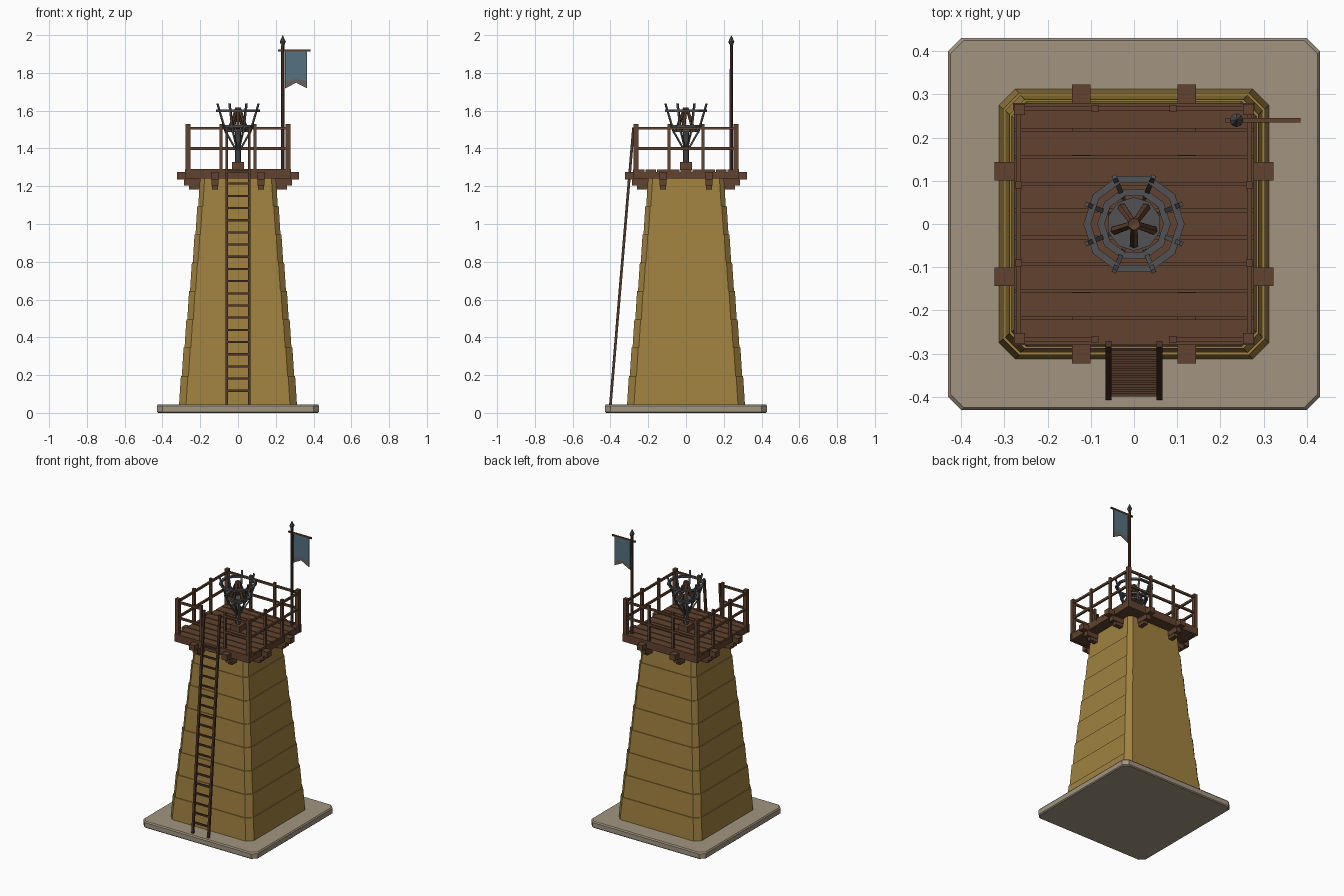
import bpy, bmesh, math
from mathutils import Vector, Matrix

if "Cube" in bpy.data.objects:
    bpy.data.objects.remove(bpy.data.objects["Cube"])


def material(name, rgb):
    m = bpy.data.materials.new(name)
    m.use_nodes = True
    m.diffuse_color = (*rgb, 1)
    m.node_tree.nodes["Principled BSDF"].inputs["Base Color"].default_value = (*rgb, 1)
    return m


STONE = material("pale stone", (0.36, 0.30, 0.22))
OCHRE = material("ochre wall", (0.35, 0.22, 0.05))
WOOD = material("brown wood", (0.12, 0.055, 0.028))
DARK = material("dark wood", (0.08, 0.037, 0.022))
IRON = material("grey iron", (0.085, 0.085, 0.09))
BLUE = material("blue cloth", (0.09, 0.17, 0.22))
HEM = material("grey hem", (0.14, 0.12, 0.11))


def finish(bm, name, *mats):
    bmesh.ops.recalc_face_normals(bm, faces=bm.faces)
    me = bpy.data.meshes.new(name)
    bm.to_mesh(me)
    bm.free()
    for m in mats:
        me.materials.append(m)
    ob = bpy.data.objects.new(name, me)
    bpy.context.collection.objects.link(ob)
    return ob


def box(bm, centre, size):
    mat = Matrix.Translation(centre) @ Matrix.Diagonal((*size, 1))
    bmesh.ops.create_cube(bm, size=1, matrix=mat)


def rod(bm, a, b, r1, r2=None, sides=8, square=False):
    """Round rod or square bar from a to b."""
    a, b = Vector(a), Vector(b)
    d = b - a
    mat = Matrix.Translation((a + b) / 2) @ d.to_track_quat("Z", "Y").to_matrix().to_4x4()
    if square:
        bmesh.ops.create_cube(bm, size=1, matrix=mat @ Matrix.Diagonal((r1, r2 or r1, d.length, 1)))
    else:
        bmesh.ops.create_cone(bm, cap_ends=True, segments=sides, radius1=r1,
                              radius2=r1 if r2 is None else r2, depth=d.length, matrix=mat)


def loft(bm, rings):
    """Stack of chamfered squares given as (half width, chamfer, z)."""
    loops = []
    for h, c, z in rings:
        k = h - c
        pts = [(h, -k), (h, k), (k, h), (-k, h), (-h, k), (-h, -k), (-k, -h), (k, -h)]
        loops.append([bm.verts.new((x, y, z)) for x, y in pts])
    for lo, hi in zip(loops, loops[1:]):
        for i in range(8):
            bm.faces.new((lo[i], lo[(i + 1) % 8], hi[(i + 1) % 8], hi[i]))
    bm.faces.new(loops[0])
    bm.faces.new(loops[-1])


def polar(r, angle, z):
    return (r * math.cos(angle), r * math.sin(angle), z)


def quarter_turns(bm):
    """Repeat the geometry on all four sides."""
    geom = bm.verts[:] + bm.edges[:] + bm.faces[:]
    for i in range(1, 4):
        new = bmesh.ops.duplicate(bm, geom=geom)["geom"]
        bmesh.ops.rotate(bm, cent=(0, 0, 0), matrix=Matrix.Rotation(i * math.pi / 2, 3, "Z"),
                         verts=[v for v in new if isinstance(v, bmesh.types.BMVert)])


# Foundation slab
bm = bmesh.new()
loft(bm, [(0.424, 0.03, 0), (0.43, 0.03, 0.006), (0.43, 0.03, 0.037), (0.424, 0.03, 0.045)])
finish(bm, "foundation_slab", STONE)

# Tapered tower in stepped courses
bm = bmesh.new()
courses, z0, z1 = 8, 0.045, 1.245
rings = []
for i in range(courses):
    step = (z1 - z0) / courses
    h = 0.312 - 0.0145 * i
    c = 0.037 - 0.0018 * i
    rings += [(h, c, z0 + i * step), (h - 0.0095, c, z0 + (i + 1) * step)]
loft(bm, rings)
finish(bm, "tower_body", OCHRE)

# Cantilever beams with stepped brackets
bm = bmesh.new()
for x in (-0.122, 0.122):
    box(bm, (x, -0.24, 1.255), (0.042, 0.165, 0.038))
    box(bm, (x, -0.22, 1.22), (0.036, 0.13, 0.032))
    box(bm, (x, -0.205, 1.195), (0.03, 0.11, 0.026))
quarter_turns(bm)
finish(bm, "support_beams", WOOD)

# Deck planks over a solid under-floor, with front and back fascia
bm = bmesh.new()
box(bm, (0, 0, 1.256), (0.54, 0.54, 0.026))
planks = 9
pitch = 0.56 / planks
for i in range(planks):
    box(bm, (0, -0.28 + (i + 0.5) * pitch, 1.278), (0.555, pitch - 0.006, 0.022))
for y in (-0.272, 0.272):
    box(bm, (0, y, 1.266), (0.56, 0.016, 0.052))
for x in (-0.27, 0.27):
    box(bm, (x, 0, 1.258), (0.016, 0.56, 0.034))
finish(bm, "deck", WOOD)

# Railing posts
bm = bmesh.new()
box(bm, (-0.265, -0.265, 1.405), (0.025, 0.025, 0.25))
for x in (-0.09, 0.09):
    box(bm, (x, -0.267, 1.4), (0.016, 0.016, 0.26))
quarter_turns(bm)
finish(bm, "railing_posts", WOOD)

# Rails, open at the ladder
bm = bmesh.new()
for z in (1.4, 1.507):
    box(bm, (0, 0.267, z), (0.53, 0.012, 0.014))
    for s in (-1, 1):
        box(bm, (s * 0.267, 0, z), (0.012, 0.53, 0.014))
        box(bm, (s * 0.178, -0.267, z), (0.176, 0.012, 0.014))
finish(bm, "rails", WOOD)

# Leaning ladder
bm = bmesh.new()
foot, head = Vector((0, -0.4, 0.045)), Vector((0, -0.278, 1.51))
for x in (-0.059, 0.059):
    off = Vector((x, 0, 0))
    rod(bm, foot + off, head + off, 0.014, square=True)
for i in range(19):
    p = foot.lerp(head, (0.072 + 0.0645 * i) / 1.465)
    box(bm, p, (0.118, 0.01, 0.011))
finish(bm, "ladder", DARK)

# Brazier foot and column
bm = bmesh.new()
box(bm, (0, 0, 1.306), (0.066, 0.066, 0.042))
finish(bm, "brazier_foot", WOOD)
bm = bmesh.new()
rod(bm, (0, 0, 1.32), (0, 0, 1.5), 0.015)
rod(bm, (0, 0, 1.488), (0, 0, 1.502), 0.062, sides=10)
for i in range(8):
    a = math.radians(22.5 + 45 * i)
    rod(bm, polar(0.01, a, 1.39), polar(0.068, a, 1.485), 0.008, square=True)
    rod(bm, polar(0.068, a, 1.48), polar(0.118, a, 1.638), 0.011, 0.008, square=True)
finish(bm, "brazier_frame", IRON)


# Brazier hoops
def hoop(bm, inner, outer, z, height, sides=10):
    loops = [[bm.verts.new(polar(r, math.tau * i / sides, h)) for i in range(sides)]
             for r, h in ((inner, z), (outer, z), (outer, z + height), (inner, z + height))]
    for a, b in zip(loops, loops[1:] + loops[:1]):
        for i in range(sides):
            j = (i + 1) % sides
            bm.faces.new((a[i], a[j], b[j], b[i]))


bm = bmesh.new()
hoop(bm, 0.1, 0.117, 1.594, 0.012)
hoop(bm, 0.068, 0.085, 1.512, 0.012)
finish(bm, "brazier_hoops", IRON)

# Stacked firewood
bm = bmesh.new()
for i in range(5):
    a = math.radians(-90 + 72 * i)
    rod(bm, polar(0.046, a, 1.505), polar(0.006, a, 1.615), 0.011, 0.009, sides=6)
finish(bm, "firewood", WOOD)

# Flagpole with crossbar and spear tip
px, py = 0.237, 0.24
bm = bmesh.new()
rod(bm, (px, py, 1.25), (px, py, 1.955), 0.01, 0.008)
finish(bm, "flagpole", DARK)
bm = bmesh.new()
rod(bm, (0.212, py, 1.918), (0.385, py, 1.918), 0.010, square=True)
finish(bm, "flag_crossbar", WOOD)
bm = bmesh.new()
rod(bm, (px, py, 1.95), (px, py, 1.965), 0.010, 0.016)
rod(bm, (px, py, 1.965), (px, py, 2.0), 0.016, 0)
finish(bm, "pole_tip", IRON)

# Swallow-tailed flag with a hem
bm = bmesh.new()
xs = (0.25, 0.308, 0.366)
rows = [(1.915, 1.915, 1.915), (1.752, 1.768, 1.752), (1.718, 1.748, 1.718)]
sheet = [[bm.verts.new((x, py, z)) for x, z in zip(xs, row)] for row in rows]
for r in range(2):
    for k in range(2):
        f = bm.faces.new((sheet[r][k], sheet[r + 1][k], sheet[r + 1][k + 1], sheet[r][k + 1]))
        f.material_index = r
flag = finish(bm, "flag", BLUE, HEM)
thick = flag.modifiers.new("thickness", "SOLIDIFY")
thick.thickness = 0.005
thick.offset = 0
